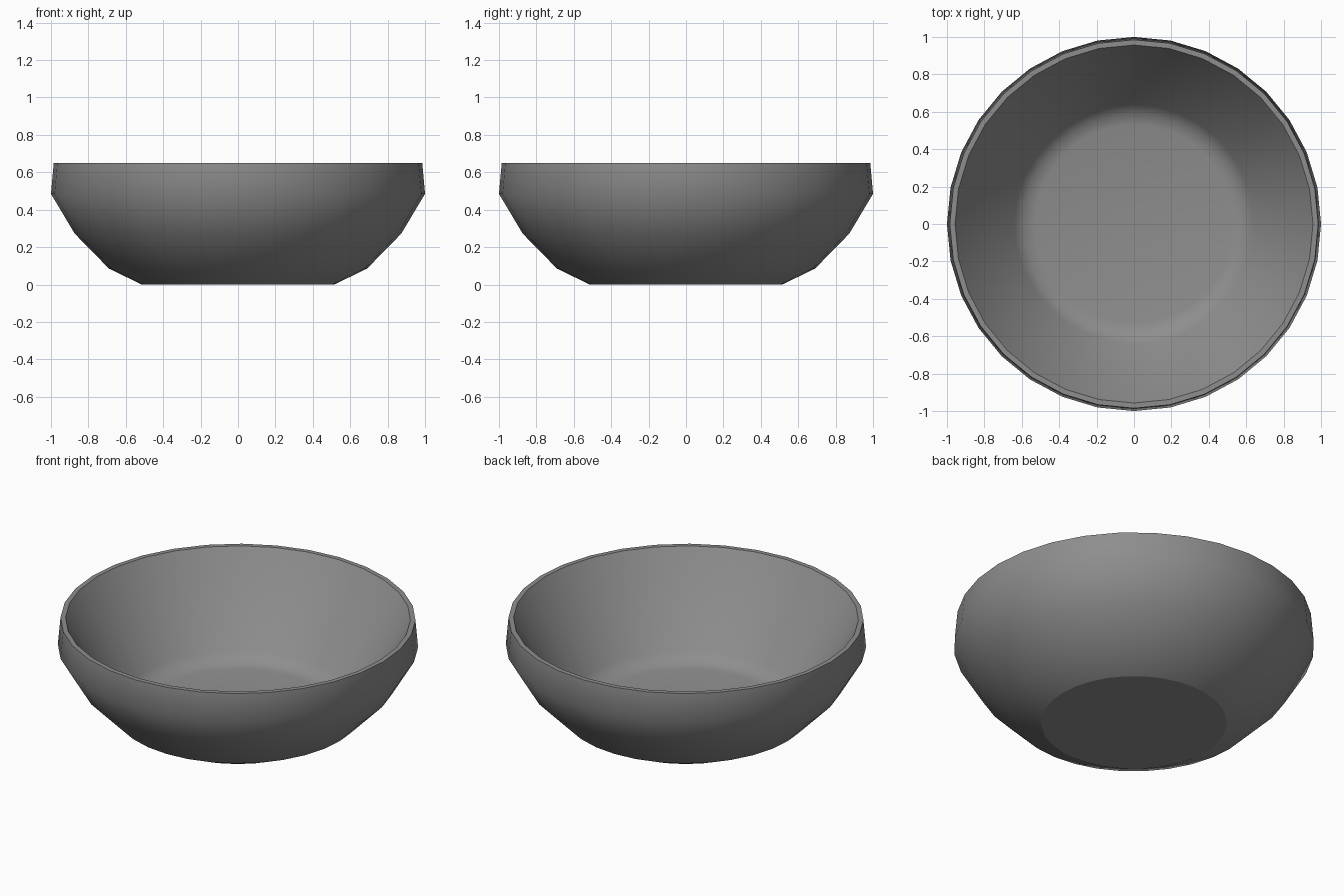
import bpy, bmesh, math

if "Cube" in bpy.data.objects:
    bpy.data.objects.remove(bpy.data.objects["Cube"])

SIDES = 32

# Bowl profile (radius, height): outside going up, then inside going down
OUTER = [(0.515, 0.0), (0.69, 0.085), (0.873, 0.272), (1.0, 0.485), (0.985, 0.65)]
INNER = [(0.957, 0.65), (0.64, 0.15), (0.59, 0.107), (0.53, 0.095)]

bm = bmesh.new()


def ring(r, z):
    return [bm.verts.new((r * math.cos(2 * math.pi * i / SIDES),
                          r * math.sin(2 * math.pi * i / SIDES), z)) for i in range(SIDES)]


# Walls
rings = [ring(r, z) for r, z in OUTER + INNER]
for a, b in zip(rings, rings[1:]):
    for i in range(SIDES):
        j = (i + 1) % SIDES
        bm.faces.new((a[i], a[j], b[j], b[i]))

# Underside and inner floor
bm.faces.new(rings[0][::-1])
bm.faces.new(rings[-1])

# Smooth walls, crisp base edge and rim edges
for f in bm.faces:
    f.smooth = True
for loop in (rings[0], rings[len(OUTER) - 1], rings[len(OUTER)]):
    for i in range(SIDES):
        bm.edges.get((loop[i], loop[(i + 1) % SIDES])).smooth = False

bmesh.ops.recalc_face_normals(bm, faces=bm.faces[:])
mesh = bpy.data.meshes.new("bowl")
bm.to_mesh(mesh)
bm.free()

# Dark grey glaze
mat = bpy.data.materials.new("dark_grey")
mat.diffuse_color = (0.27, 0.27, 0.27, 1)
mat.use_nodes = True
mat.node_tree.nodes["Principled BSDF"].inputs["Base Color"].default_value = mat.diffuse_color
mesh.materials.append(mat)
bpy.context.collection.objects.link(bpy.data.objects.new("bowl", mesh))
